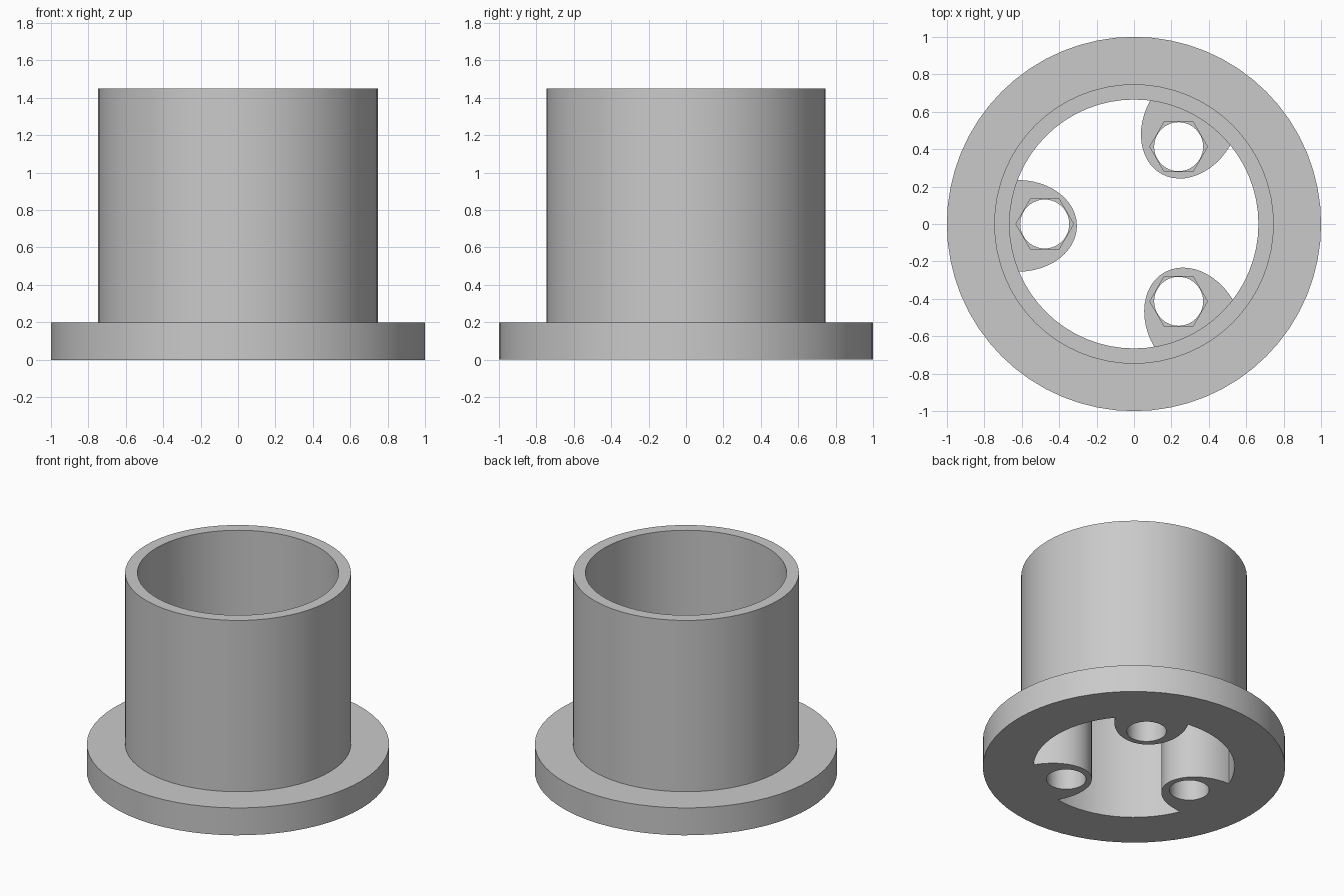
import bpy
import bmesh
from math import cos, sin, pi, radians

SEG = 64
LUG_TOP = 0.65      # height of the inner lugs
POCKET_DEPTH = 0.1  # hexagonal pocket in each lug top

if "Cube" in bpy.data.objects:
    bpy.data.objects.remove(bpy.data.objects["Cube"])

grey = bpy.data.materials.new("light_grey")
grey.use_nodes = True
grey.diffuse_color = (0.59, 0.59, 0.59, 1)
grey.node_tree.nodes["Principled BSDF"].inputs["Base Color"].default_value = grey.diffuse_color


def make_object(name, bm):
    bmesh.ops.recalc_face_normals(bm, faces=bm.faces)
    mesh = bpy.data.meshes.new(name)
    bm.to_mesh(mesh)
    bm.free()
    mesh.materials.append(grey)
    obj = bpy.data.objects.new(name, mesh)
    bpy.context.collection.objects.link(obj)
    return obj


def revolve(name, profile):
    """Closed (radius, z) profile turned around the z axis."""
    bm = bmesh.new()
    rings = [[bm.verts.new((r * cos(2 * pi * i / SEG), r * sin(2 * pi * i / SEG), z))
              for i in range(SEG)] for r, z in profile]
    for a, b in zip(rings, rings[1:] + rings[:1]):
        for i in range(SEG):
            j = (i + 1) % SEG
            bm.faces.new((a[i], a[j], b[j], b[i]))
    return make_object(name, bm)


def prism(name, outline, z0, z1):
    bm = bmesh.new()
    face = bm.faces.new([bm.verts.new((x, y, z0)) for x, y in outline])
    top = bmesh.ops.extrude_face_region(bm, geom=[face])["geom"]
    bmesh.ops.translate(bm, vec=(0, 0, z1 - z0),
                        verts=[v for v in top if isinstance(v, bmesh.types.BMVert)])
    return make_object(name, bm)


def polygon(cx, cy, r, n):
    return [(cx + r * cos(2 * pi * i / n), cy + r * sin(2 * pi * i / n)) for i in range(n)]


def combine(target, other, operation):
    mod = target.modifiers.new("combine", "BOOLEAN")
    mod.operation = operation
    mod.solver = "EXACT"
    mod.object = other
    bpy.context.view_layer.objects.active = target
    bpy.ops.object.modifier_apply(modifier=mod.name)
    bpy.data.objects.remove(other)


# Flanged tube
body = revolve("flanged_tube", [(0.665, 0), (1, 0), (1, 0.2), (0.747, 0.2),
                                (0.747, 1.45), (0.665, 1.45)])

# Three inner lugs, each a half ellipse rooted in the tube wall
for deg in (60, 180, 300):
    a = radians(deg)
    local = [(0.62 - 0.315 * sin(pi * i / 24), 0.01 + 0.245 * cos(pi * i / 24))
             for i in range(25)]
    local += [(0.69, -0.235), (0.69, 0.255)]
    outline = [(r * cos(a) - t * sin(a), r * sin(a) + t * cos(a)) for r, t in local]
    combine(body, prism("lug", outline, 0, LUG_TOP), "UNION")

# Round through holes with hexagonal pockets on top
for deg in (60, 180, 300):
    cx, cy = 0.477 * cos(radians(deg)), 0.477 * sin(radians(deg))
    combine(body, prism("hole_cutter", polygon(cx, cy, 0.131, 40), -0.1, LUG_TOP + 0.1),
            "DIFFERENCE")
    combine(body, prism("pocket_cutter", polygon(cx, cy, 0.154, 6),
                        LUG_TOP - POCKET_DEPTH, LUG_TOP + 0.1), "DIFFERENCE")

bpy.ops.object.select_all(action="DESELECT")
body.select_set(True)
bpy.context.view_layer.objects.active = body
bpy.ops.object.shade_smooth_by_angle(angle=radians(30))
